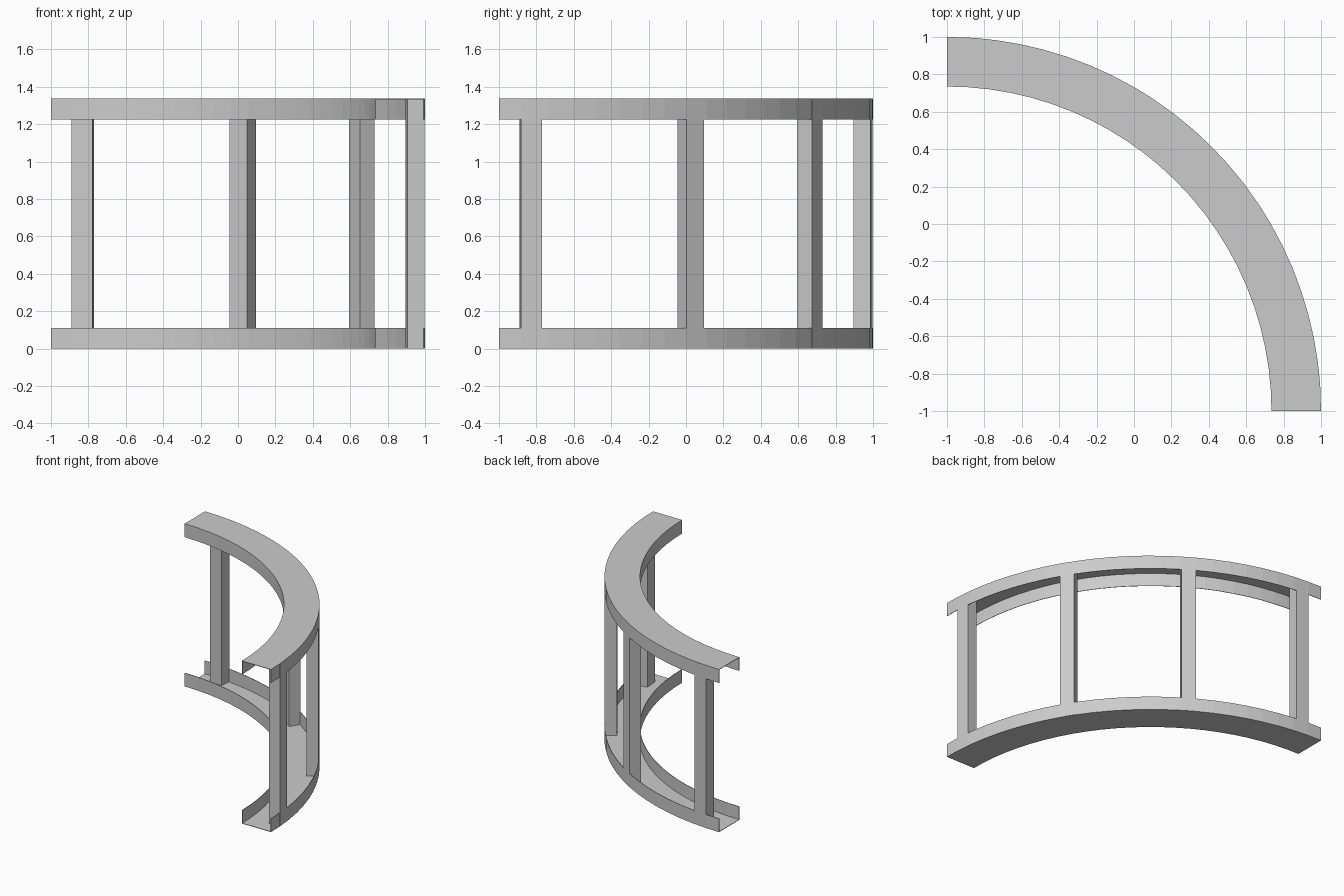
import bpy, bmesh
from math import radians, cos, sin
from mathutils import Matrix, Vector

if "Cube" in bpy.data.objects:
    bpy.data.objects.remove(bpy.data.objects["Cube"])

CENTRE = Vector((-1, -1, 0))
R_OUT, R_IN = 2.0, 1.735      # arc radii of the track
H, FLANGE, T = 1.337, 0.111, 0.004
SEGMENTS = 24


def finish(bm, name):
    bmesh.ops.recalc_face_normals(bm, faces=bm.faces)
    mesh = bpy.data.meshes.new(name)
    bm.to_mesh(mesh)
    bm.free()
    obj = bpy.data.objects.new(name, mesh)
    bpy.context.collection.objects.link(obj)
    return obj


def track(name, flip):
    # thin U channel section swept through a quarter circle
    section = [(R_IN, 0), (R_OUT, 0), (R_OUT, FLANGE), (R_OUT - T, FLANGE),
               (R_OUT - T, T), (R_IN + T, T), (R_IN + T, FLANGE), (R_IN, FLANGE)]
    bm = bmesh.new()
    verts = [bm.verts.new(CENTRE + Vector((r, 0, H - z if flip else z))) for r, z in section]
    start = bm.faces.new(verts)
    end = bmesh.ops.duplicate(bm, geom=[start])["geom"]
    moved = [g for g in end if isinstance(g, bmesh.types.BMFace)]
    bmesh.ops.spin(bm, geom=list(start.edges), cent=CENTRE, axis=(0, 0, 1),
                   angle=radians(90), steps=SEGMENTS, use_duplicate=False)
    # cap at the far end
    bmesh.ops.rotate(bm, verts=moved[0].verts, cent=CENTRE,
                     matrix=Matrix.Rotation(radians(90), 3, 'Z'))
    bmesh.ops.remove_doubles(bm, verts=bm.verts, dist=0.0005)
    return finish(bm, name)


def stud(name, angle):
    # upright post against the outer flange
    depth, width = 0.092, 0.111
    a = radians(angle)
    r = R_OUT - 0.0005 - depth / 2
    bm = bmesh.new()
    bmesh.ops.create_cube(bm, size=1)
    bmesh.ops.scale(bm, verts=bm.verts, vec=(depth, width, H - 2 * T))
    bmesh.ops.rotate(bm, verts=bm.verts, matrix=Matrix.Rotation(a, 3, 'Z'))
    bmesh.ops.translate(bm, verts=bm.verts,
                        vec=CENTRE + Vector((r * cos(a), r * sin(a), H / 2)))
    return finish(bm, name)


track("bottom_track", False)
track("top_track", True)
for i in range(4):
    stud(f"stud_{i + 1}", 5 + i * 80 / 3)
